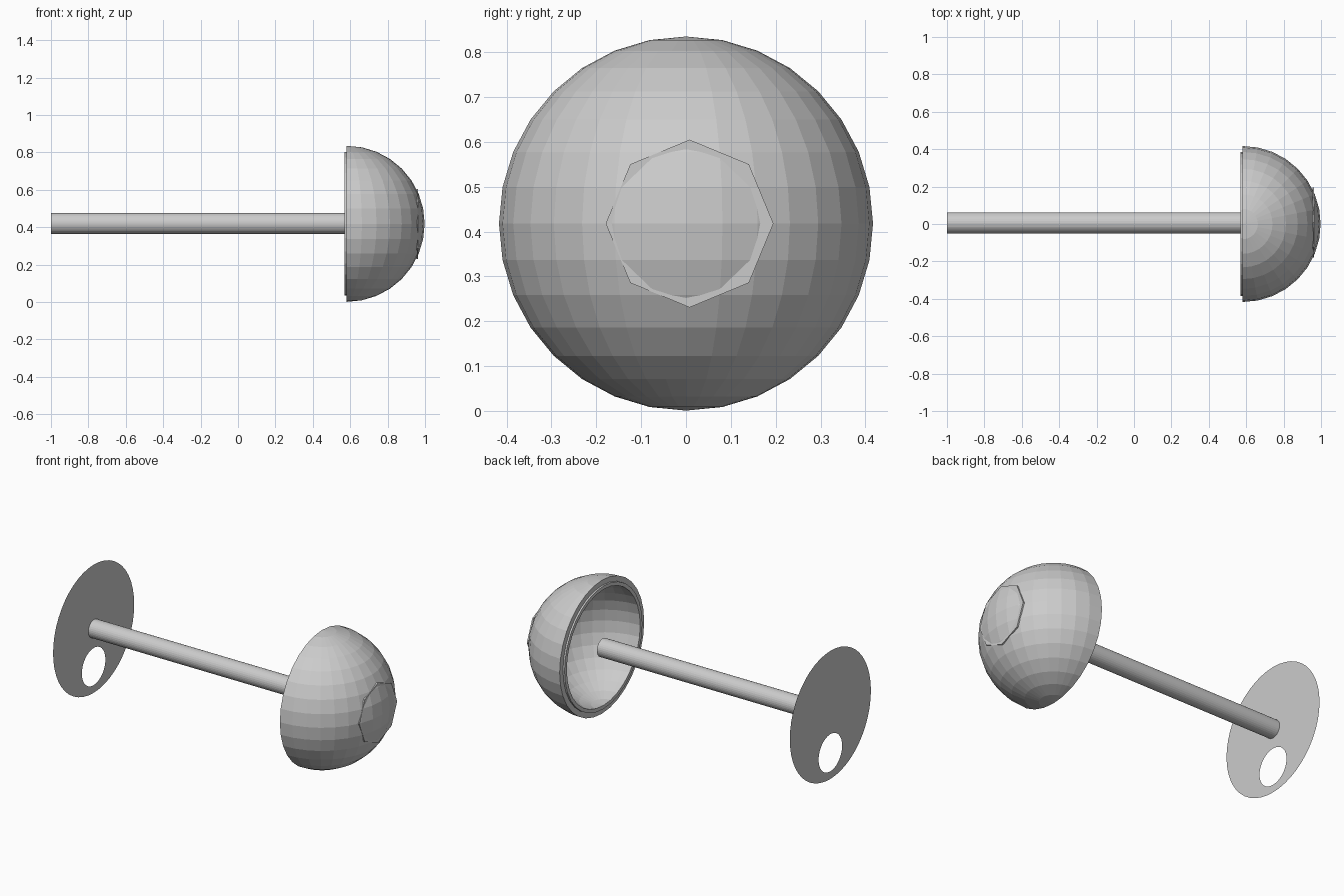
import bpy, bmesh, math
from mathutils import Matrix, Vector

if "Cube" in bpy.data.objects:
    bpy.data.objects.remove(bpy.data.objects["Cube"])

CZ = 0.418  # height of the main axis

grey = bpy.data.materials.new("light_grey")
grey.diffuse_color = (0.6, 0.6, 0.6, 1)
grey.use_nodes = True
grey.node_tree.nodes["Principled BSDF"].inputs["Base Color"].default_value = grey.diffuse_color


def finish(bm, name):
    bmesh.ops.recalc_face_normals(bm, faces=bm.faces)
    me = bpy.data.meshes.new(name)
    bm.to_mesh(me)
    bm.free()
    me.materials.append(grey)
    ob = bpy.data.objects.new(name, me)
    bpy.context.collection.objects.link(ob)
    return ob


def half_sphere(bm, radius, x):
    """Half of a z-poled sphere, open towards -x; returns its rim edges."""
    new = bmesh.ops.create_uvsphere(bm, u_segments=32, v_segments=16, radius=radius)["verts"]
    bmesh.ops.delete(bm, geom=[v for v in new if v.co.x < -1e-4], context='VERTS')
    new = [v for v in new if v.is_valid]
    bmesh.ops.translate(bm, verts=new, vec=(x, 0, CZ))
    return [e for e in {e for v in new for e in v.link_edges} if e.is_boundary]


def extend_rim(bm, edges, radius, x):
    """Extrude a rim loop to a new radius and x position."""
    geom = bmesh.ops.extrude_edge_only(bm, edges=edges)["geom"]
    for v in [g for g in geom if isinstance(g, bmesh.types.BMVert)]:
        d = Vector((0, v.co.y, v.co.z - CZ)).normalized() * radius
        v.co = (x, d.y, CZ + d.z)
    return [g for g in geom if isinstance(g, bmesh.types.BMEdge) and g.is_boundary]


def cylinder_x(name, sides, radius, x0, x1, y, z):
    bm = bmesh.new()
    m = Matrix.Translation(((x0 + x1) / 2, y, z)) @ Matrix.Rotation(math.pi / 2, 4, 'Y')
    bmesh.ops.create_cone(bm, cap_ends=True, segments=sides, radius1=radius,
                          radius2=radius, depth=x1 - x0, matrix=m)
    return finish(bm, name)


# hollow bowl with a stepped rim, welded to its inner surface
bm = bmesh.new()
rim = half_sphere(bm, 0.417, 0.581)
for radius, x in ((0.384, 0.581), (0.384, 0.570), (0.362, 0.570)):
    rim = extend_rim(bm, rim, radius, x)
half_sphere(bm, 0.362, 0.570)
bmesh.ops.remove_doubles(bm, verts=bm.verts[:], dist=0.001)
finish(bm, "bowl")

# octagonal plate on the nose of the bowl
cylinder_x("nose_plate", 8, 0.187, 0.954, 0.963, 0.008, CZ)

# rod
cylinder_x("rod", 32, 0.056, -0.999, 0.572, 0.006, 0.420)

# thin end disc with an off-centre hole
bm = bmesh.new()
for radius, z in ((0.4, 0.418), (0.116, 0.182)):
    m = Matrix.Translation((-1, 0.004, z)) @ Matrix.Rotation(math.pi / 2, 4, 'Y')
    bmesh.ops.create_circle(bm, segments=48, radius=radius, matrix=m)
bmesh.ops.triangle_fill(bm, edges=bm.edges[:], use_beauty=True, normal=(1, 0, 0))
finish(bm, "end_disc")
